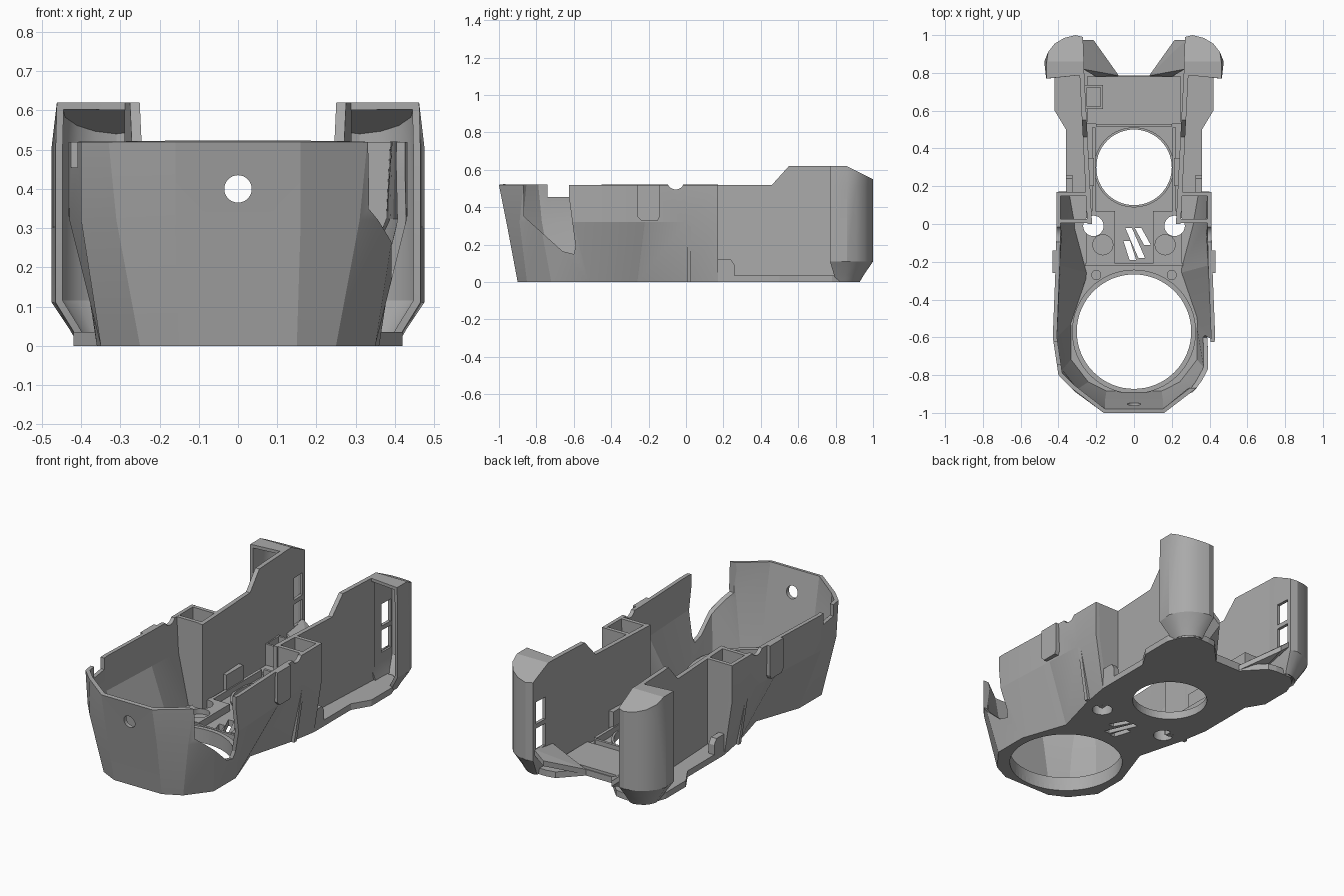
import bpy, bmesh, math
from mathutils import Vector

if "Cube" in bpy.data.objects:
    bpy.data.objects.remove(bpy.data.objects["Cube"])

grey = bpy.data.materials.new("plain_grey")
grey.diffuse_color = (0.40, 0.40, 0.40, 1)
grey.use_nodes = True
grey.node_tree.nodes["Principled BSDF"].inputs["Base Color"].default_value = grey.diffuse_color


def finish(name, bm, recalc=True):
    if recalc:
        bmesh.ops.recalc_face_normals(bm, faces=bm.faces[:])
    me = bpy.data.meshes.new(name)
    bm.to_mesh(me)
    bm.free()
    me.materials.append(grey)
    ob = bpy.data.objects.new(name, me)
    bpy.context.collection.objects.link(ob)
    return ob


def prism(name, pts, axis, lo, hi, shear=0.0):
    """Extrude a 2D outline along x, y or z; shear slides x with y."""
    def place(u, v, w):
        x, y, z = {"x": (w, u, v), "y": (u, w, v), "z": (u, v, w)}[axis]
        return (x + shear * y, y, z)
    bm = bmesh.new()
    a = [bm.verts.new(place(u, v, lo)) for u, v in pts]
    b = [bm.verts.new(place(u, v, hi)) for u, v in pts]
    bm.faces.new(a)
    bm.faces.new(b)
    n = len(pts)
    for i in range(n):
        bm.faces.new((a[i], a[(i + 1) % n], b[(i + 1) % n], b[i]))
    return finish(name, bm)


def box(name, x0, x1, y0, y1, z0, z1):
    return prism(name, [(x0, y0), (x1, y0), (x1, y1), (x0, y1)], "z", z0, z1)


def circle(cx, cy, r, n=64):
    return [(cx + r * math.cos(2 * math.pi * i / n), cy + r * math.sin(2 * math.pi * i / n))
            for i in range(n)]


def hull(name, pts):
    bm = bmesh.new()
    for p in pts:
        bm.verts.new(p)
    bmesh.ops.convex_hull(bm, input=bm.verts[:])
    return finish(name, bm)


def apply_mod(ob, mod):
    bpy.context.view_layer.objects.active = ob
    bpy.ops.object.modifier_apply(modifier=mod.name)


def cut(ob, *cutters):
    for c in cutters:
        m = ob.modifiers.new("cut", "BOOLEAN")
        m.operation = "DIFFERENCE"
        m.solver = "EXACT"
        m.object = c
        apply_mod(ob, m)
        bpy.data.objects.remove(c)


def strip(name, rings, thickness, caps=(), mirror=False):
    """Loft open rings upward and thicken inward."""
    bm = bmesh.new()
    vs = [[bm.verts.new(p) for p in r] for r in rings]
    for lo, hi in zip(vs, vs[1:]):
        for i in range(len(lo) - 1):
            bm.faces.new((lo[i], lo[i + 1], hi[i + 1], hi[i]))
    for c in caps:
        bm.faces.new([vs[-1][i] for i in c])
    if mirror:
        for v in bm.verts:
            v.co.x *= -1
        bmesh.ops.reverse_faces(bm, faces=bm.faces[:])
    ob = finish(name, bm, recalc=False)
    m = ob.modifiers.new("thick", "SOLIDIFY")
    m.thickness = thickness
    m.offset = -1
    m.use_even_offset = True
    apply_mod(ob, m)
    return ob


def smooth(ob, angle=30):
    bpy.ops.object.select_all(action="DESELECT")
    ob.select_set(True)
    bpy.context.view_layer.objects.active = ob
    bpy.ops.object.shade_smooth_by_angle(angle=math.radians(angle))


# Faceted front shell: half outlines at floor, waist and rim
low = [(.15, -.90), (.25, -.85), (.35, -.72), (.35, -.52), (.26, -.26), (.33, 0), (.36, .17)]
mid = [(.16, -.96), (.31, -.89), (.40, -.78), (.43, -.60), (.41, -.22), (.40, 0), (.41, .17)]
rim = [(.16, -1.0), (.33, -.87), (.40, -.80), (.43, -.60), (.415, -.22), (.41, 0), (.41, .17)]


def both_sides(half, z):
    return [(-x, y, z) for x, y in reversed(half)] + [(x, y, z) for x, y in half]


shell = strip("front_shell", [both_sides(low, 0), both_sides(mid, .32), both_sides(rim, .52)], .022)
side_opening = [(-.87, .6), (-.865, .35), (-.66, .165), (-.60, .15), (-.59, .19), (-.625, .45), (-.625, .6)]
cut(shell,
    prism("cutter", circle(0, .40, .035, 32), "y", -1.2, -.8),
    prism("cutter", side_opening, "x", .2, .6),
    box("cutter", -.6, -.3, -.74, -.625, .455, .6),
    prism("cutter", circle(-.055, .54, .045, 32), "x", -.6, .6))
smooth(shell, 14)

# Floor plate with its openings
half = low + [(.36, .50), (.42, .60), (.42, .78), (.39, .86), (.34, .91), (.24, .91), (.19, .90), (.08, .785)]
outline = half + [(-x, y) for x, y in reversed(half)]
floor = prism("floor", outline, "z", 0, .035)


def hole(cx, cy, r, z0=-.1):
    return prism("cutter", circle(cx, cy, r), "z", z0, .3)


cut(floor, hole(0, .30, .20), hole(0, -.57, .303))
for s in (-1, 1):
    cut(floor, hole(s * .215, -.01, .054), hole(s * .20, -.27, .024, .015))
for cx, y0, y1 in ((-.05, -.19, -.09), (0, -.18, -.02), (.05, -.11, -.02)):
    k = .29
    cut(floor, prism("cutter", [(cx - k * (y0 + .1) - .0, y0), (cx - k * (y0 + .1) + .035, y0),
                                (cx - k * 2 * (y1 + .1) + .035, y1), (cx - k * 2 * (y1 + .1), y1)],
                     "z", -.1, .2))


def ring(name, cx, cy, r0, r1, z0, z1):
    ob = prism(name, circle(cx, cy, r1), "z", z0, z1)
    cut(ob, hole(cx, cy, r0))
    smooth(ob)


# Rims round the two large openings
ring("front_opening_rim", 0, -.57, .303, .328, .01, .08)
ring("rear_opening_rim", 0, .30, .20, .212, .01, .045)
box("front_latch", -.07, .07, -.905, -.885, .03, .08)
box("rear_deck", -.25, .25, .53, .78, .03, .05)
box("deck_lip", -.20, .20, .515, .53, .03, .075)
box("middle_lip", -.26, .26, -.222, -.208, .03, .07)

# Small open tray on the rear deck
tray = box("deck_tray", -.26, -.165, .61, .735, .04, .17)
cut(tray, box("cutter", -.25, -.178, .622, .723, .07, .3))

for s in (-1, 1):
    # Mounting pads beside the vents
    pad = box("mounting_pad", *sorted((s * .10, s * .255)), -.21, .07, .03, .075)
    cut(pad, hole(s * .215, -.01, .054), hole(s * .165, -.11, .053, .045))

    # Tall inner side wall, stepping up at the rear
    side = [(0, 0), (.82, .02), (.82, .62), (.55, .62), (.46, .52), (0, .52)]
    prism("side_wall", side, "x", *sorted((s * .222, s * .247)), shear=s * .052)

    # Pocket walls closing the shell
    for y0 in (.005, .148):
        prism("pocket_wall", [(s * .23, 0), (s * .35, 0), (s * .40, .32), (s * .405, .52), (s * .23, .52)],
              "y", y0, y0 + .022)

    # Guide rails, clips and small tabs
    box("floor_rail", *sorted((s * .205, s * .222)), .06, .51, .03, .075)
    box("wall_clip", *sorted((s * .212, s * .245)), .20, .35, .03, .16)
    prism("ledge_tab", [(.165, .03), (.26, .03), (.26, .09), (.24, .12), (.165, .12)], "x",
          *sorted((s * .325, s * .36)))
    prism("outer_clip", [(-.26, .35), (-.24, .33), (-.15, .33), (-.14, .35), (-.14, .52), (-.26, .52)], "x",
          *sorted((s * .40, s * .432)))

    # Hollow rear corner pillar with sloped cap
    path = [(.465, .77), (.475, .86), (.455, .91), (.42, .955), (.37, .985), (.31, 1.0), (.27, .99),
            (.265, .86), (.265, .79)]
    rings = []
    for z, k in ((0, .55), (.04, .70), (.11, 1), (.51, 1)):
        rings.append([(.32 + (x - .32) * k, .84 + (y - .84) * k, z) for x, y in path])
    rings.append([(min(x, .462), y, .62 - .5 * max(0, y - .86)) for x, y in path])
    pillar = strip("corner_pillar", rings, .018, caps=((0, 1, 7, 8), (1, 2, 3, 4, 5, 6, 7)), mirror=s < 0)
    for z0, z1 in ((.16, .285), (.31, .435)):
        cut(pillar, box("cutter", *sorted((s * .2, s * .30)), .885, .965, z0, z1))
    smooth(pillar, 25)

    # Sloped brace from floor edge up to the pillar
    top = [(.08, .785, .035), (.215, .975, .12), (.275, .975, .17), (.27, .82, .15), (.20, .78, .035)]
    hull("rear_brace", [(s * x, y, z - d) for x, y, z in top for d in (0, .03)])
